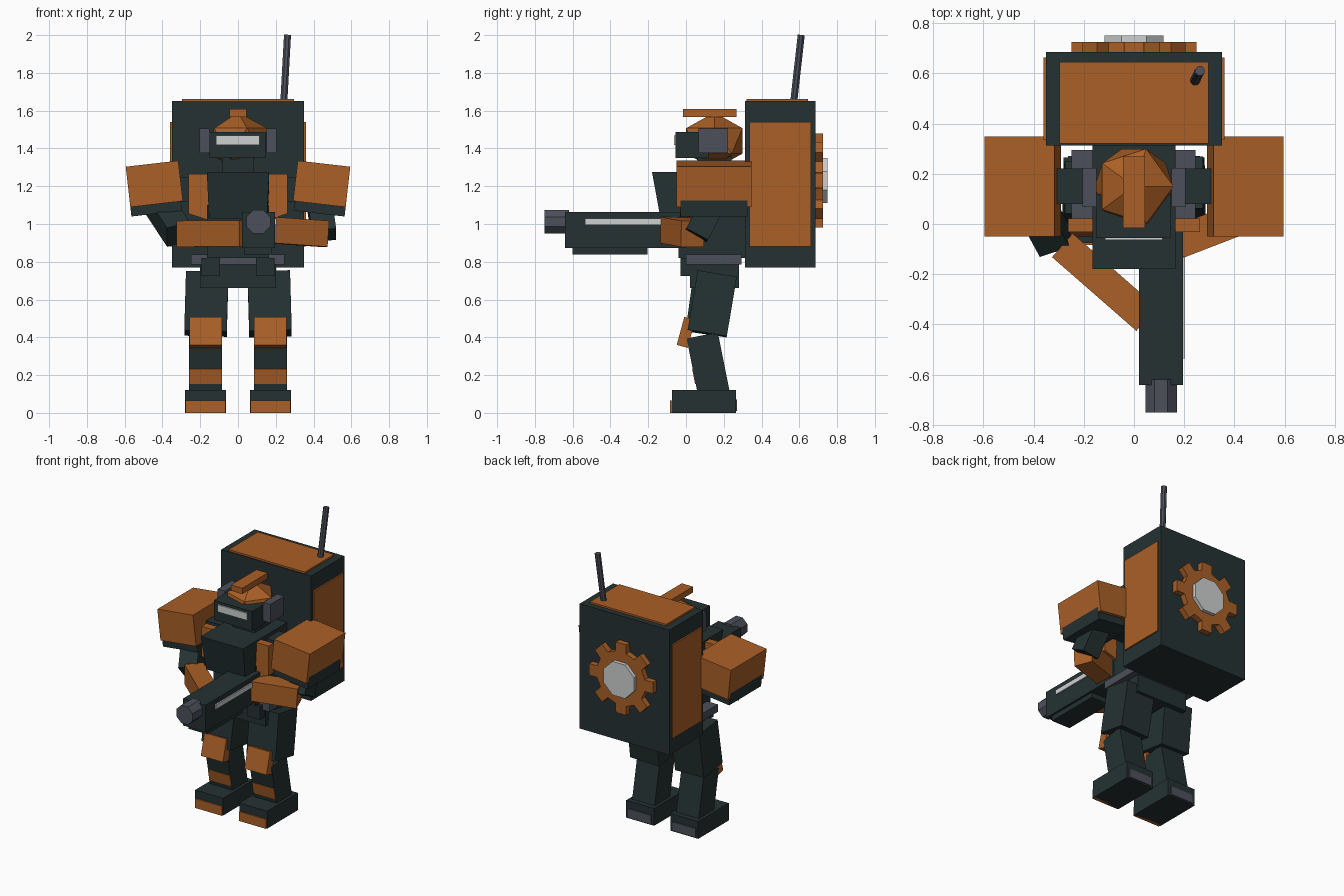
import bpy, bmesh, math
from mathutils import Matrix, Vector

if "Cube" in bpy.data.objects:
    bpy.data.objects.remove(bpy.data.objects["Cube"])


def material(name, rgb):
    m = bpy.data.materials.new(name)
    m.diffuse_color = (*rgb, 1)
    m.use_nodes = True
    m.node_tree.nodes["Principled BSDF"].inputs["Base Color"].default_value = m.diffuse_color
    return m


ORANGE = material("burnt orange", (0.40, 0.115, 0.02))
DARK = material("dark green grey", (0.018, 0.031, 0.032))
GREY = material("steel grey", (0.075, 0.08, 0.105))
LIGHT = material("pale grey", (0.62, 0.64, 0.63))


def finish(name, bm, mat):
    bmesh.ops.recalc_face_normals(bm, faces=bm.faces)
    me = bpy.data.meshes.new(name)
    bm.to_mesh(me)
    bm.free()
    me.materials.append(mat)
    ob = bpy.data.objects.new(name, me)
    bpy.context.collection.objects.link(ob)
    return ob


def box(name, mat, x, y, z, taper=None, tilt=0):
    """Box from ranges; taper(v) may move corners, tilt turns it about y."""
    bm = bmesh.new()
    bmesh.ops.create_cube(bm, size=1)
    size = Vector((x[1] - x[0], y[1] - y[0], z[1] - z[0]))
    mid = Vector((sum(x) / 2, sum(y) / 2, sum(z) / 2))
    rot = Matrix.Rotation(tilt, 3, 'Y')
    for v in bm.verts:
        v.co = rot @ (v.co * size) + mid
        if taper:
            taper(v.co)
    return finish(name, bm, mat)


def frame(a, b, ref):
    """Matrix with z running from a to b and x close to ref."""
    zax = (b - a).normalized()
    xax = (ref - zax * ref.dot(zax)).normalized()
    yax = zax.cross(xax)
    m = Matrix((xax, yax, zax)).transposed().to_4x4()
    m.translation = (a + b) / 2
    return m


def beam(name, mat, a, b, w, d, ref):
    """Box limb between two points; w is its size along ref."""
    a, b = Vector(a), Vector(b)
    bm = bmesh.new()
    bmesh.ops.create_cube(bm, size=1)
    m = frame(a, b, Vector(ref)) @ Matrix.Diagonal((w, d, (b - a).length, 1))
    bm.transform(m)
    return finish(name, bm, mat)


def rod(name, mat, a, b, r, sides):
    a, b = Vector(a), Vector(b)
    bm = bmesh.new()
    bmesh.ops.create_cone(bm, cap_ends=True, segments=sides, radius1=r, radius2=r,
                          depth=(b - a).length)
    turn = Matrix.Rotation(math.pi / sides, 4, 'Z')
    bm.transform(frame(a, b, Vector((1, 0.01, 0))) @ turn)
    return finish(name, bm, mat)


def pair(s, r):
    return tuple(sorted((s * r[0], s * r[1])))


X, Z = (1, 0, 0), (0, 0, 1)

# Backpack with side and top panels
box("backpack", DARK, (-0.35, 0.35), (0.313, 0.685), (0.77, 1.65))
box("backpack_top_panel", ORANGE, (-0.297, 0.297), (0.32, 0.645), (1.64, 1.662))
box("backpack_side_panels", ORANGE, (-0.36, 0.36), (0.335, 0.662), (0.88, 1.54))
rod("antenna", GREY, (0.24, 0.565, 1.60), (0.262, 0.61, 2.0), 0.02, 8)

# Gear emblem: eight teeth
bm = bmesh.new()
pts = []
for i in range(8):
    c = i * math.pi / 4
    for off, r in ((-0.22, 0.19), (-0.16, 0.252), (0.16, 0.252), (0.22, 0.19)):
        pts.append(bm.verts.new((r * math.cos(c + off), 0.68, 1.23 + r * math.sin(c + off))))
face = bm.faces.new(pts)
ext = bmesh.ops.extrude_face_region(bm, geom=[face])["geom"]
bmesh.ops.translate(bm, vec=(0, 0.045, 0), verts=[g for g in ext if isinstance(g, bmesh.types.BMVert)])
finish("gear", bm, ORANGE)
rod("gear_hub", LIGHT, (0, 0.68, 1.23), (0, 0.75, 1.23), 0.128, 8)


# Torso, chest wedge, neck
def chest_taper(co):
    if co.z < 1.1 and co.y < 0:
        co.y += 0.045
        co.x *= 0.93


box("abdomen", DARK, (-0.165, 0.165), (-0.04, 0.32), (0.82, 1.10))
box("chest", DARK, (-0.165, 0.165), (-0.18, 0.32), (1.03, 1.275), chest_taper)
box("neck", DARK, (-0.085, 0.085), (0.06, 0.24), (1.25, 1.37))
box("belt", GREY, (-0.248, 0.245), (0.0, 0.295), (0.785, 0.838))
box("pelvis", DARK, (-0.2, 0.2), (0.02, 0.28), (0.662, 0.79))

# Head
bm = bmesh.new()
bmesh.ops.create_icosphere(bm, subdivisions=1, radius=0.175)
bm.transform(Matrix.Translation((0, 0.15, 1.44)) @ Matrix.Diagonal((1, 1, 0.86, 1)))
finish("helmet", bm, ORANGE)
box("helmet_crest", ORANGE, (-0.044, 0.044), (-0.015, 0.268), (1.567, 1.608))
box("visor_housing", DARK, (-0.15, 0.148), (-0.055, 0.12), (1.35, 1.487))
box("visor", LIGHT, (-0.116, 0.114), (-0.064, -0.05), (1.418, 1.468))

for s, side in ((-1, "left"), (1, "right")):
    # Ear, chest panel, belt pouch
    box(side + "_ear", GREY, pair(s, (0.15, 0.205)), (0.067, 0.222), (1.375, 1.505))

    def panel_taper(co, s=s):
        if co.z < 1.1 and abs(co.x) > 0.2:
            co.z += 0.035

    box(side + "_chest_panel", ORANGE, pair(s, (0.155, 0.262)), (-0.032, 0.022), (1.02, 1.265), panel_taper)
    box(side + "_pouch", DARK, pair(s, (0.095, 0.193)), (-0.03, 0.04), (0.725, 0.82))

    # Shoulder pad with dark underside
    box(side + "_shoulder_pad", ORANGE, pair(s, (0.303, 0.583)), (-0.05, 0.348), (1.105, 1.32), tilt=s * 0.115)
    box(side + "_shoulder_lining", DARK, pair(s, (0.3, 0.57)), (-0.03, 0.325), (1.055, 1.14), tilt=s * 0.115)
    box(side + "_shoulder_joint", DARK, pair(s, (0.16, 0.33)), (0.08, 0.22), (1.12, 1.25))

    # Leg
    dy = -0.02 if s < 0 else 0
    beam(side + "_thigh", DARK, (s * 0.163, 0.165 + dy, 0.735), (s * 0.172, 0.112 + dy / 2, 0.42), 0.225, 0.21, X)
    beam(side + "_shin", DARK, (s * 0.172, 0.086, 0.41), (s * 0.172, 0.15, 0.09), 0.175, 0.168, X)
    beam(side + "_knee_pad", ORANGE, (s * 0.17, 0.02, 0.50), (s * 0.17, -0.02, 0.352), 0.172, 0.06, X)
    beam(side + "_shin_band", ORANGE, (s * 0.172, 0.047, 0.236), (s * 0.172, 0.063, 0.155), 0.172, 0.03, X)
    box(side + "_foot", DARK, pair(s, (0.063, 0.281)), (-0.075, 0.265), (0, 0.122))
    box(side + "_toe_plate", ORANGE, pair(s, (0.067, 0.277)), (-0.084, -0.06), (0, 0.066))
    box(side + "_heel_plate", GREY, pair(s, (0.085, 0.262)), (0.25, 0.271), (0.01, 0.07))

# Right arm holds the grip
beam("right_upper_arm", DARK, (0.43, 0.15, 1.12), (0.455, 0.055, 0.94), 0.13, 0.13, X)
beam("right_forearm", ORANGE, (0.455, 0.035, 0.948), (0.17, -0.075, 0.968), 0.138, 0.13, Z)
# Left arm reaches across to the front of the gun
beam("left_upper_arm", DARK, (-0.43, 0.14, 1.12), (-0.315, -0.07, 0.945), 0.13, 0.13, X)
beam("left_forearm", ORANGE, (-0.285, -0.085, 0.948), (0.05, -0.378, 0.95), 0.138, 0.125, Z)

# Gun
box("gun_body", DARK, (0.02, 0.195), (-0.64, 0.0), (0.873, 1.063))
box("gun_underside", DARK, (0.035, 0.18), (-0.6, -0.205), (0.838, 0.88))
box("gun_light_strip", LIGHT, (0.19, 0.204), (-0.535, -0.10), (0.995, 1.028))
rod("gun_barrel", GREY, (0.108, -0.75, 1.012), (0.108, -0.62, 1.012), 0.068, 8)
